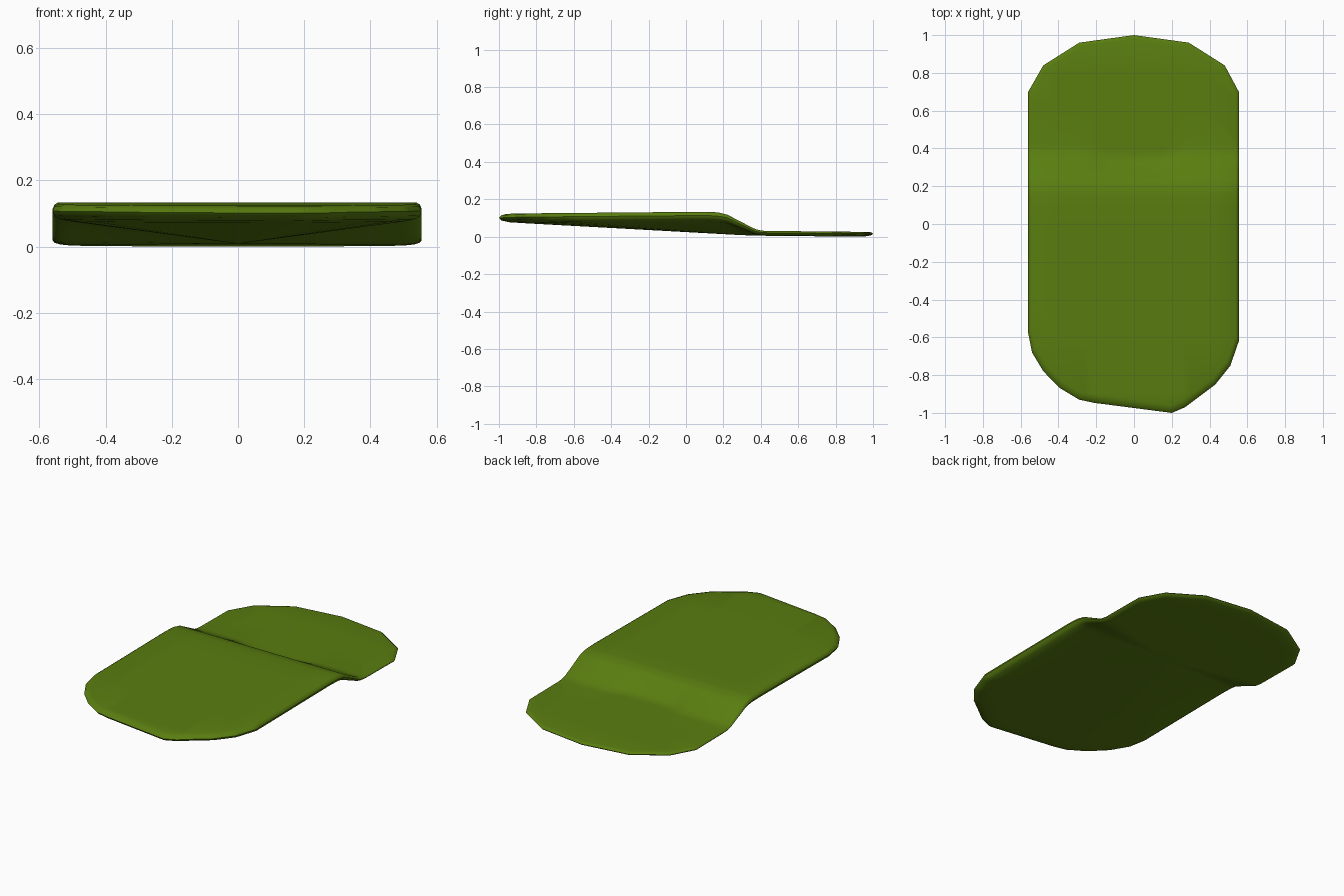
import bpy, bmesh
from mathutils import Vector

if "Cube" in bpy.data.objects:
    bpy.data.objects.remove(bpy.data.objects["Cube"])

# Plan outline (counter-clockwise, seen from above)
OUTLINE = [(0, 1), (-.29, .96), (-.48, .84), (-.56, .70), (-.56, -.58), (-.54, -.68),
           (-.48, -.78), (-.39, -.87), (-.29, -.93), (-.21, -.947), (.2, -1), (.27, -.97),
           (.43, -.85), (.51, -.75), (.555, -.62), (.555, .70), (.48, .84), (.29, .96)]
APEX = Vector((0, .3, .012))        # low point where the underside meets
# Rounded rim: (scale about the apex, fraction of rim thickness below the top)
RIM = [(.97, 0), (.99, .12), (1, .38), (.99, .65), (.96, .86), (.90, 1)]


def top_z(x, y):
    """Height of the stepped upper surface; the foot of the slope bows in mid-width."""
    k = min(max((abs(x) - .14) / .12, 0), 1)
    foot = .35 + .04 * k * k * (3 - 2 * k)
    pts = [(-1, .124), (-.9, .128), (.1, .137), (.17, .134), (.22, .122),
           (foot - .02, .044), (foot + .02, .035), (1, .029)]
    for (y0, z0), (y1, z1) in zip(pts, pts[1:]):
        if y <= y1:
            return z0 + (z1 - z0) * max(y - y0, 0) / (y1 - y0)
    return pts[-1][1]


def rim_depth(y):
    t = min(max((y - .15) / .25, 0), 1)
    return .052 + (.026 - .052) * t


# Subdivide the outline so the rim can follow the step
dense = []
for a, b in zip(OUTLINE, OUTLINE[1:] + OUTLINE[:1]):
    a, b = Vector(a), Vector(b)
    n = max(1, round((b - a).length / .03))
    dense += [a.lerp(b, i / n) for i in range(n)]

# Rim rings
bm = bmesh.new()
rings = []
for s, f in RIM:
    ring = []
    for p in dense:
        x, y = p.x * s, APEX.y + (p.y - APEX.y) * s
        ring.append(bm.verts.new((x, y, top_z(x, y) - f * rim_depth(p.y))))
    rings.append(ring)
n = len(dense)
for upper, lower in zip(rings, rings[1:]):
    for i in range(n):
        j = (i + 1) % n
        bm.faces.new((upper[i], lower[i], lower[j], upper[j]))

# Underside: fan to the apex
apex = bm.verts.new(APEX)
for i in range(n):
    bm.faces.new((rings[-1][(i + 1) % n], rings[-1][i], apex))

# Upper surface: one face sliced into a grid, then lifted onto the step
for v in rings[0]:
    v.co.z = .2
top = [bm.faces.new(rings[0])]
cuts = [((0, y, 0), (0, 1, 0)) for y in [-.9, -.6, -.3, 0] + [.1 + .02 * i for i in range(17)] + [.6, .8]]
cuts += [((x, 0, 0), (1, 0, 0)) for x in [-.4, -.26, -.22, -.18, -.14, 0, .14, .18, .22, .26, .4]]
for co, no in cuts:
    geom = set(top)
    for f in top:
        geom.update(f.edges)
        geom.update(f.verts)
    bmesh.ops.bisect_plane(bm, geom=list(geom), dist=1e-5, plane_co=co, plane_no=no)
    top = [f for f in bm.faces if all(abs(v.co.z - .2) < 1e-4 for v in f.verts)]
for v in {v for f in top for v in f.verts}:
    v.co.z = top_z(v.co.x, v.co.y)

# Stand on the ground
low = min(v.co.z for v in bm.verts)
for v in bm.verts:
    v.co.z -= low
bmesh.ops.recalc_face_normals(bm, faces=bm.faces[:])

mesh = bpy.data.meshes.new("stepped_pad")
bm.to_mesh(mesh)
bm.free()
pad = bpy.data.objects.new("stepped_pad", mesh)
bpy.context.collection.objects.link(pad)

green = bpy.data.materials.new("olive green")
green.diffuse_color = (.10, .205, .005, 1)
green.use_nodes = True
green.node_tree.nodes["Principled BSDF"].inputs["Base Color"].default_value = green.diffuse_color
mesh.materials.append(green)

bpy.context.view_layer.objects.active = pad
pad.select_set(True)
bpy.ops.object.shade_smooth_by_angle(angle=.7)
